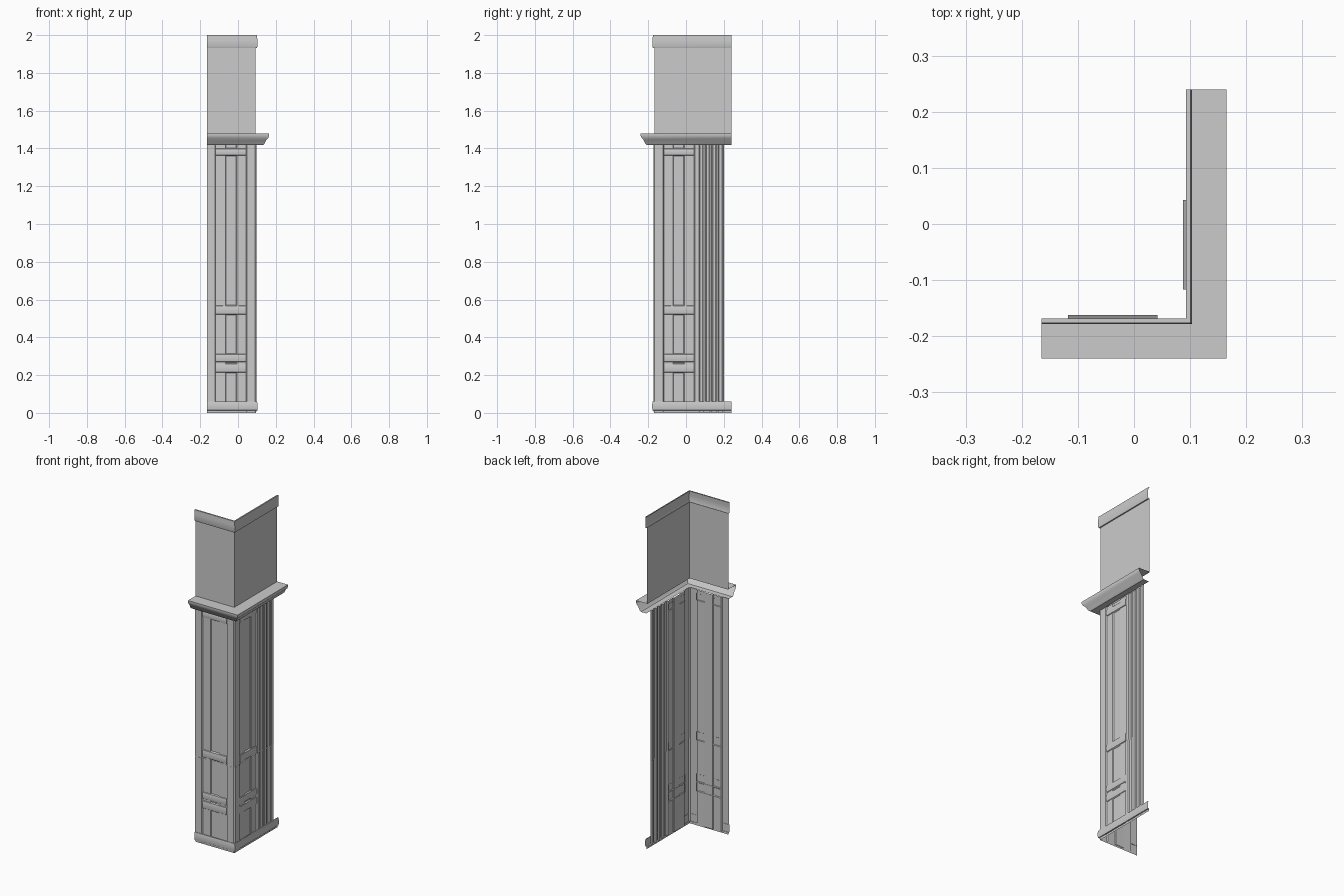
import bpy
import math

cube = bpy.data.objects.get("Cube")
if cube:
    bpy.data.objects.remove(cube, do_unlink=True)

stone = bpy.data.materials.new("pale_grey")
stone.use_nodes = True
stone.diffuse_color = (0.6, 0.6, 0.6, 1)
stone.node_tree.nodes["Principled BSDF"].inputs["Base Color"].default_value = (0.6, 0.6, 0.6, 1)

CX, CY = 0.09, -0.165        # corner of the two reference planes
LEFT, BACK = -0.165, 0.24    # free ends of the two wings
FACE = 0.007                 # how far the column face stands proud


def loft(name, columns):
    """Open shell joining neighbouring columns of points, each listed upward."""
    n = len(columns[0])
    verts = [p for col in columns for p in col]
    faces = [(i * n + j, (i + 1) * n + j, (i + 1) * n + j + 1, i * n + j + 1)
             for i in range(len(columns) - 1) for j in range(n - 1)]
    mesh = bpy.data.meshes.new(name)
    mesh.from_pydata(verts, [], faces)
    mesh.materials.append(stone)
    obj = bpy.data.objects.new(name, mesh)
    bpy.context.collection.objects.link(obj)
    bpy.ops.object.select_all(action="DESELECT")
    obj.select_set(True)
    bpy.context.view_layer.objects.active = obj
    bpy.ops.object.shade_smooth_by_angle(angle=math.radians(35))
    return obj


def mitred(name, profile):
    """Sweep an (offset, height) profile round the corner."""
    loft(name, [[(LEFT, CY - d, z) for d, z in profile],
                [(CX + d, CY - d, z) for d, z in profile],
                [(CX + d, BACK, z) for d, z in profile]])


def front(u, d):
    return CX + FACE - u, CY - d


def side(u, d):
    return CX + d, CY - FACE + u


# Upper wall and mouldings
mitred("upper_wall", [(0.003, 1.475), (0.003, 1.935)])
mitred("top_trim", [(0.003, 1.932), (0.010, 1.932), (0.013, 1.94), (0.013, 1.975),
                    (0.011, 1.99), (0.011, 2.0), (0.003, 2.0)])
mitred("middle_cornice", [(FACE, 1.418), (0.042, 1.418), (0.050, 1.425), (0.060, 1.445),
                          (0.070, 1.455), (0.075, 1.468), (0.075, 1.478), (0.003, 1.478)])
mitred("base_trim", [(0.005, 0.0), (0.006, 0.012), (0.012, 0.014), (0.014, 0.025),
                     (0.014, 0.045), (0.011, 0.06), (0.006, 0.06)])

# Column plan: pilaster, recessed panel with a deeper centre strip, outer pilaster
P0, P1 = 0.055, 0.215
panel = [(0.006, FACE), (P0 - 0.005, FACE), (P0, 0.0), (0.103, 0.001), (0.107, -0.003),
         (0.160, -0.003), (0.164, 0.001), (P1, 0.0), (P1 + 0.005, FACE)]
front_plan = panel + [(CX + FACE - LEFT, FACE)]

# Side wing carries on with shallow flutes
side_plan = list(panel)
for k in range(4):
    u = 0.240 + k * 0.034
    side_plan += [(u, FACE), (u + 0.006, 0.001), (u + 0.020, 0.001), (u + 0.026, FACE)]
side_plan.append((0.372, FACE))


def column(name, z0, z1, shift):
    plan = [front(u, d + shift) for u, d in reversed(front_plan)]
    plan += [side(u, d + shift) for u, d in side_plan]
    loft(name, [[(x, y, z0), (x, y, z1)] for x, y in plan])


column("lower_column", 0.008, 0.515, 0.001)
column("upper_column", 0.515, 1.42, 0.0)


# Rounded rails across the recessed panels
def rail(name, place, z0, z1):
    h = z1 - z0
    profile = [(-0.003, z0), (0.004, z0 + h * 0.1), (0.006, z0 + h * 0.35),
               (0.006, z0 + h * 0.65), (0.004, z1 - h * 0.1), (-0.003, z1)]
    ends = [(P0, 0), (P0, 1), (P1, 1), (P1, 0)]
    if place is front:
        ends.reverse()
    loft(name, [[(*place(u, d if full else -0.003), z) for d, z in profile]
                for u, full in ends])


rails = {"lower_rail": (0.21, 0.263), "middle_rail": (0.267, 0.315),
         "dado_rail": (0.518, 0.57), "top_rail": (1.36, 1.402)}
for label, (z0, z1) in rails.items():
    rail("front_" + label, front, z0, z1)
    rail("side_" + label, side, z0, z1)
